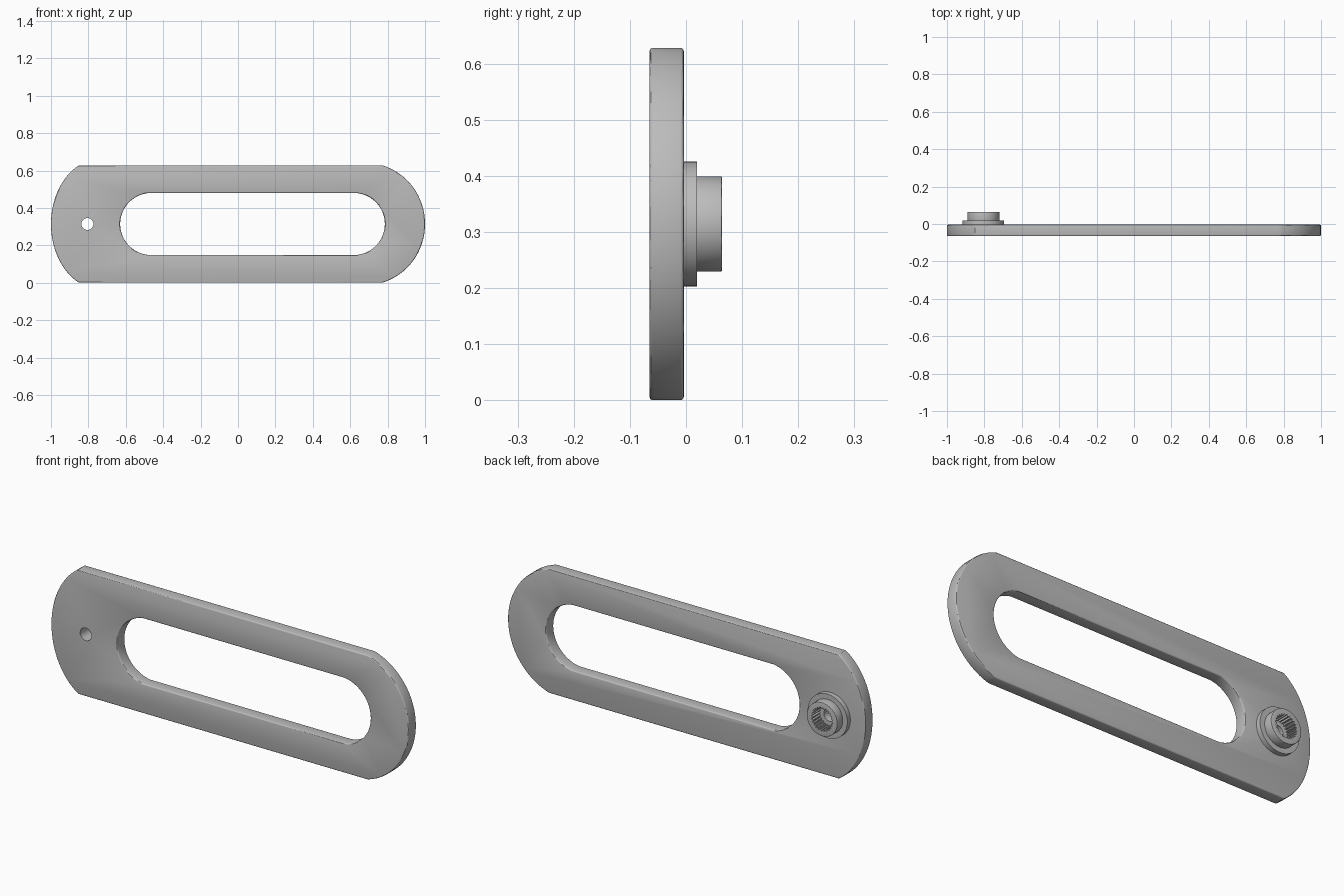
import bpy, bmesh
from math import sin, cos, pi, radians

cube = bpy.data.objects.get("Cube")
if cube:
    bpy.data.objects.remove(cube, do_unlink=True)

MID_Z = 0.314
PIVOT_X = -0.805

grey = bpy.data.materials.new("plain grey")
grey.use_nodes = True
grey.diffuse_color = (0.5, 0.5, 0.5, 1)
grey.node_tree.nodes["Principled BSDF"].inputs["Base Color"].default_value = (0.5, 0.5, 0.5, 1)


def end_arc(tip, depth, half, sweep, side, steps=32):
    """Arc of a rounded end; side is +1 for right and -1 for left."""
    a = radians(sweep)
    pts = []
    for i in range(steps + 1):
        t = -a + 2 * a * i / steps
        x = tip - side * depth * (1 - cos(t)) / (1 - cos(a))
        pts.append((x, MID_Z + side * half * sin(t) / sin(a)))
    return pts


def circle(r, steps=64):
    return [(PIVOT_X + r * cos(2 * pi * i / steps), MID_Z + r * sin(2 * pi * i / steps))
            for i in range(steps)]


def spline_outline(r_in, r_out, teeth):
    """Toothed outline with flat tips and roots."""
    pts = []
    for i in range(teeth * 4):
        r = r_out if i % 4 < 2 else r_in
        a = 2 * pi * (i + 0.5) / (teeth * 4)
        pts.append((PIVOT_X + r * cos(a), MID_Z + r * sin(a)))
    return pts


def prism(name, outline, y0, y1):
    """Solid made by pushing an x-z outline from y0 to y1."""
    bm = bmesh.new()
    face = bm.faces.new([bm.verts.new((x, y0, z)) for x, z in outline])
    ext = bmesh.ops.extrude_face_region(bm, geom=[face])
    moved = [v for v in ext["geom"] if isinstance(v, bmesh.types.BMVert)]
    bmesh.ops.translate(bm, verts=moved, vec=(0, y1 - y0, 0))
    bmesh.ops.recalc_face_normals(bm, faces=bm.faces)
    mesh = bpy.data.meshes.new(name)
    bm.to_mesh(mesh)
    bm.free()
    mesh.materials.append(grey)
    obj = bpy.data.objects.new(name, mesh)
    bpy.context.collection.objects.link(obj)
    return obj


def activate(obj):
    bpy.ops.object.select_all(action="DESELECT")
    obj.select_set(True)
    bpy.context.view_layer.objects.active = obj


def cut(obj, cutter):
    mod = obj.modifiers.new("cut", "BOOLEAN")
    mod.operation = "DIFFERENCE"
    mod.solver = "EXACT"
    mod.object = cutter
    activate(obj)
    bpy.ops.object.modifier_apply(modifier=mod.name)


def soften(obj, width):
    mod = obj.modifiers.new("soft edges", "BEVEL")
    mod.width = width
    mod.segments = 3
    mod.limit_method = "ANGLE"
    mod.angle_limit = radians(50)
    activate(obj)
    bpy.ops.object.modifier_apply(modifier=mod.name)


# Flat arm with a long slot
arm = prism("arm_plate",
            end_arc(1.0, 0.23, MID_Z, 74, 1) + end_arc(-1.0, 0.15, MID_Z, 64, -1),
            -0.065, -0.004)
slot = prism("slot_cutter",
             end_arc(0.785, 0.147, 0.165, 83, 1) + end_arc(-0.63, 0.147, 0.165, 83, -1),
             -0.2, 0.2)
cut(arm, slot)
soften(arm, 0.006)

# Round flange and hub on the back
flange = prism("hub_flange", circle(0.111), -0.006, 0.02)
hub = prism("hub", circle(0.085), 0.018, 0.064)
soften(hub, 0.002)

# Screw hole through everything, toothed socket in the hub
screw_hole = prism("screw_hole_cutter", circle(0.032, 40), -0.2, 0.2)
socket = prism("socket_cutter", spline_outline(0.052, 0.06, 24), 0.004, 0.2)
cut(arm, screw_hole)
cut(flange, screw_hole)
for part in (flange, hub):
    cut(part, socket)

for cutter in (slot, screw_hole, socket):
    bpy.data.objects.remove(cutter, do_unlink=True)

for part in (arm, flange, hub):
    activate(part)
    bpy.ops.object.shade_smooth_by_angle(angle=radians(30))
